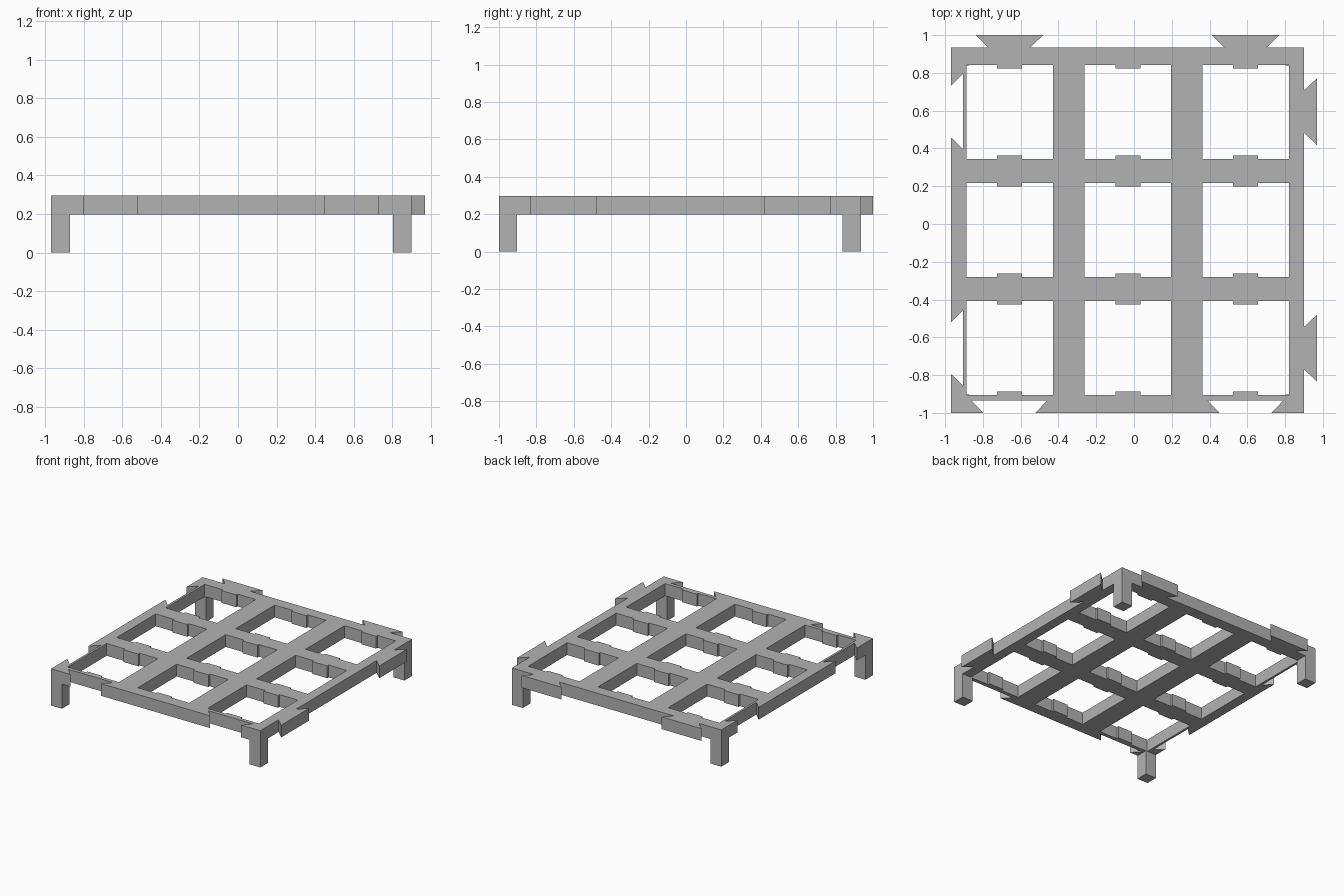
import bpy
import bmesh
from mathutils import Vector

cube = bpy.data.objects.get("Cube")
if cube:
    bpy.data.objects.remove(cube, do_unlink=True)

grey = bpy.data.materials.new("light grey")
grey.use_nodes = True
colour = (0.45, 0.45, 0.45, 1)
grey.diffuse_color = colour
grey.node_tree.nodes["Principled BSDF"].inputs["Base Color"].default_value = colour

LEFT, RIGHT, FRONT, BACK = -0.97, 0.90, -1.0, 0.935
BOTTOM, TOP = 0.198, 0.297
LEG = 0.097
CENTRES_X = (-0.66, 0.59)     # joints along the front and back edges
CENTRES_Y = (-0.657, 0.595)   # joints along the left and right edges


def add_object(name, bm):
    bmesh.ops.recalc_face_normals(bm, faces=bm.faces)
    mesh = bpy.data.meshes.new(name)
    bm.to_mesh(mesh)
    bm.free()
    mesh.materials.append(grey)
    obj = bpy.data.objects.new(name, mesh)
    bpy.context.collection.objects.link(obj)
    return obj


def dovetail(centre, edge, depth, near, far):
    """Points (along, across) of one flared joint, in rising order."""
    return [(centre - near, edge), (centre - far, edge + depth),
            (centre + far, edge + depth), (centre + near, edge)]


def joints(centres, *shape):
    return [p for c in centres for p in dovetail(c, *shape)]


def swap(points):
    return [(b, a) for a, b in points]


# Outer outline: sockets on the front and left, tongues on the right and back
outline = [(LEFT, FRONT)]
outline += joints(CENTRES_X, FRONT, 0.065, 0.138, 0.2)
outline += [(RIGHT, FRONT)]
outline += swap(joints(CENTRES_Y, RIGHT, 0.07, 0.112, 0.178))
outline += [(RIGHT, BACK)]
outline += reversed(joints((-0.66, 0.59), BACK, 0.065, 0.112, 0.178))
outline += [(LEFT, BACK)]
outline += reversed(swap(joints(CENTRES_Y, LEFT, 0.065, 0.136, 0.2)))


def window(x0, x1, y0, y1):
    """Window with a shallow pad in the middle of its front and back walls."""
    mid, half, pad = (x0 + x1) / 2, 0.066, 0.018
    front = [(x0, y0), (mid - half, y0), (mid - half, y0 + pad),
             (mid + half, y0 + pad), (mid + half, y0), (x1, y0)]
    back = [(x, y0 + y1 - y) for x, y in reversed(front)]
    return front + back


columns = ((-0.887, -0.43), (-0.262, 0.197), (0.362, 0.82))
rows = ((-0.905, -0.408), (-0.28, 0.217), (0.345, 0.842))
loops = [outline] + [window(*c, *r) for c in columns for r in rows]

# Deck: fill between the outline and the windows, then extrude
bm = bmesh.new()
for loop in loops:
    verts = [bm.verts.new((x, y, BOTTOM)) for x, y in loop]
    for a, b in zip(verts, verts[1:] + verts[:1]):
        bm.edges.new((a, b))
bmesh.ops.triangle_fill(bm, edges=bm.edges[:], use_beauty=True, normal=(0, 0, 1))
extruded = bmesh.ops.extrude_face_region(bm, geom=bm.faces[:], use_keep_orig=True)
bmesh.ops.translate(bm, vec=(0, 0, TOP - BOTTOM),
                    verts=[g for g in extruded["geom"] if isinstance(g, bmesh.types.BMVert)])
add_object("deck", bm)

# Four square corner legs
for side, x in (("left", RIGHT - LEG / 2), ("right", LEFT + LEG / 2)):
    for end, y in (("front", FRONT + LEG / 2), ("back", BACK - LEG / 2)):
        bm = bmesh.new()
        bmesh.ops.create_cube(bm, size=1)
        bmesh.ops.scale(bm, vec=(LEG, LEG, BOTTOM), verts=bm.verts)
        bmesh.ops.translate(bm, vec=Vector((x, y, BOTTOM / 2)), verts=bm.verts)
        add_object(f"{end}_{side}_leg", bm)
